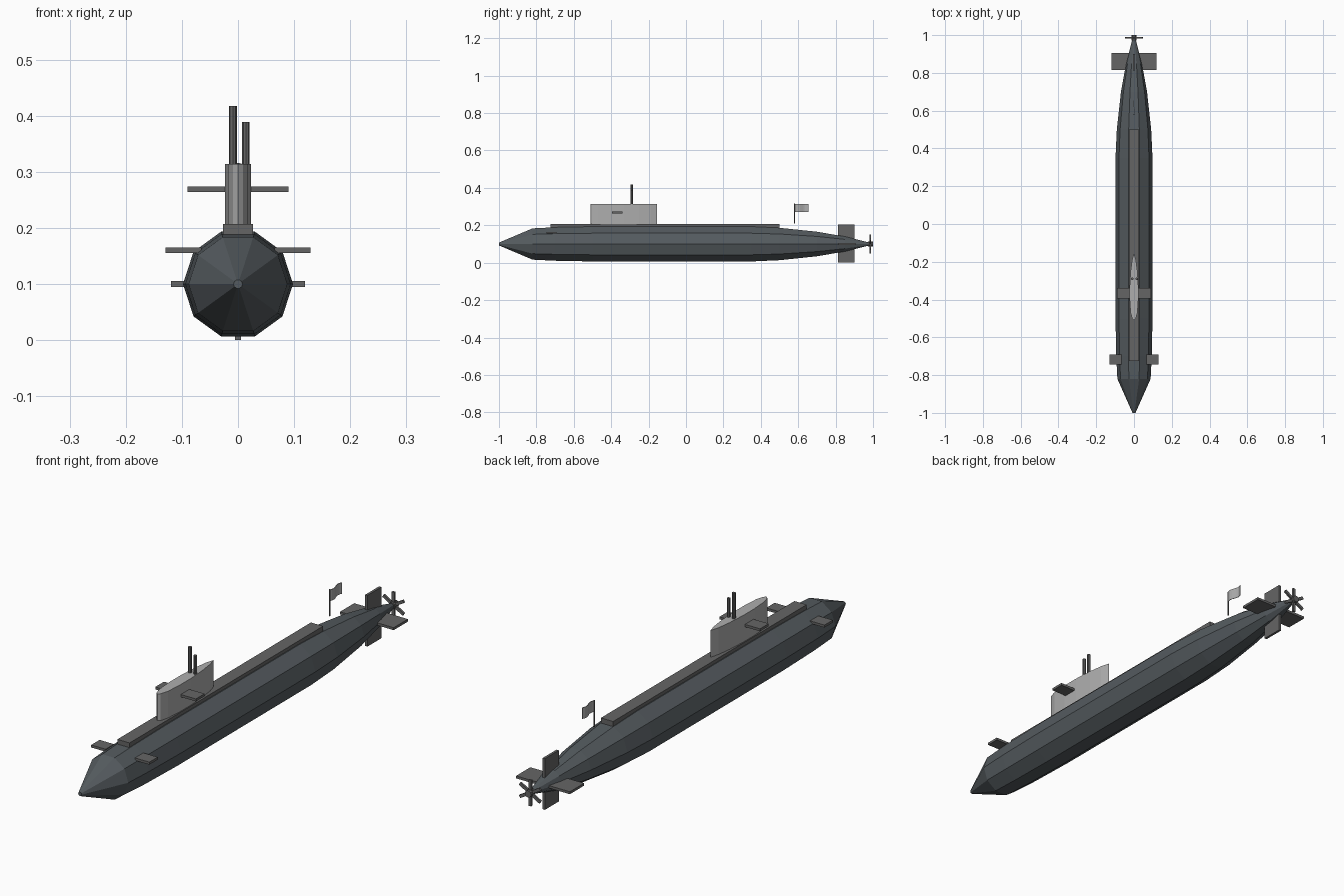
import bpy, bmesh
from math import sin, cos, pi
from mathutils import Matrix, Vector

if "Cube" in bpy.data.objects:
    bpy.data.objects.remove(bpy.data.objects["Cube"])


def material(name, rgb):
    m = bpy.data.materials.new(name)
    m.diffuse_color = (*rgb, 1)
    m.use_nodes = True
    m.node_tree.nodes["Principled BSDF"].inputs["Base Color"].default_value = m.diffuse_color
    return m


dark = material("dark_slate", (0.09, 0.105, 0.115))
mid = material("mid_grey", (0.13, 0.13, 0.13))
light = material("light_grey", (0.42, 0.42, 0.42))


def finish(name, bm, mat):
    bmesh.ops.recalc_face_normals(bm, faces=bm.faces)
    me = bpy.data.meshes.new(name)
    bm.to_mesh(me)
    bm.free()
    ob = bpy.data.objects.new(name, me)
    bpy.context.collection.objects.link(ob)
    me.materials.append(mat)
    return ob


def loft(name, rings, mat):
    """Skin a list of equal-length point rings and cap both ends."""
    bm = bmesh.new()
    loops = [[bm.verts.new(p) for p in r] for r in rings]
    n = len(loops[0])
    for a, b in zip(loops, loops[1:]):
        for i in range(n):
            bm.faces.new((a[i], a[(i + 1) % n], b[(i + 1) % n], b[i]))
    bm.faces.new(loops[0])
    bm.faces.new(loops[-1])
    return finish(name, bm, mat)


def box(name, lo, hi, mat):
    lo, hi = Vector(lo), Vector(hi)
    bm = bmesh.new()
    bmesh.ops.create_cube(bm, size=1, matrix=Matrix.Translation((lo + hi) / 2)
                          @ Matrix.Diagonal((*(hi - lo), 1)))
    return finish(name, bm, mat)


def rod(name, x, y, z0, z1, r, mat, sides=8):
    rings = [[(x + r * cos(2 * pi * i / sides), y + r * sin(2 * pi * i / sides), z)
              for i in range(sides)] for z in (z0, z1)]
    return loft(name, rings, mat)


def ring(y, r, sides=10, z=0.1):
    return [(r * cos(2 * pi * i / sides), y, z + r * sin(2 * pi * i / sides))
            for i in range(sides)]


# Ten-sided hull
profile = [(-1.0, 0.008), (-0.82, 0.088), (-0.7, 0.094), (-0.5, 0.098), (0.35, 0.098),
           (0.5, 0.091), (0.7, 0.069), (0.85, 0.042), (0.98, 0.008)]
loft("hull", [ring(y, r) for y, r in profile], dark)

# Raised deck
box("deck", (-0.027, -0.725, 0.182), (0.027, 0.5, 0.207), mid)

# Sail: rounded nose, tapering tail
half = [(0.009, -0.502), (0.018, -0.47), (0.023, -0.40), (0.023, -0.33),
        (0.018, -0.25), (0.010, -0.19)]
outline = [(0, -0.51)] + half + [(0, -0.155)] + [(-x, y) for x, y in reversed(half)]
loft("sail", [[(x, y, z) for x, y in outline] for z in (0.2, 0.314)], light)

# Periscopes
rod("tall_periscope", -0.009, -0.29, 0.30, 0.417, 0.007, mid)
rod("short_periscope", 0.014, -0.29, 0.30, 0.389, 0.0065, mid)

# Mirrored diving planes
for side, s in (("right", 1), ("left", -1)):
    for part, x0, x1, y0, y1, z in (("sail_plane", 0.015, 0.09, -0.395, -0.34, 0.269),
                                    ("bow_plane", 0.065, 0.129, -0.745, -0.692, 0.16),
                                    ("stern_plane", 0.01, 0.119, 0.815, 0.905, 0.1)):
        xs = sorted((s * x0, s * x1))
        box(f"{side}_{part}", (xs[0], y0, z - 0.005), (xs[1], y1, z + 0.005), mid)

# Rudders
box("upper_rudder", (-0.005, 0.812, 0.11), (0.005, 0.9, 0.205), mid)
box("lower_rudder", (-0.005, 0.812, 0.0), (0.005, 0.9, 0.09), mid)

# Propeller hub and six blades
loft("propeller_hub", [ring(0.972, 0.014), ring(1.0, 0.014)], mid)
bm = bmesh.new()
for k in range(6):
    turn = (Matrix.Translation((0, 0.985, 0.1)) @ Matrix.Rotation(k * pi / 3, 4, 'Y')
            @ Matrix.Translation((0, 0, 0.03)))
    bmesh.ops.create_cube(bm, size=1, matrix=turn @ Matrix.Diagonal((0.012, 0.008, 0.044, 1)))
finish("propeller_blades", bm, mid)

# Flag pole and waving flag
rod("flag_pole", 0, 0.58, 0.21, 0.316, 0.003, mid)
strips = []
for i in range(9):
    y, x = 0.58 + 0.076 * i / 8, 0.005 * sin(2 * pi * i / 8)
    strips.append([(x - 0.001, y, 0.27), (x + 0.001, y, 0.27),
                   (x + 0.001, y, 0.315), (x - 0.001, y, 0.315)])
loft("flag", strips, light)
